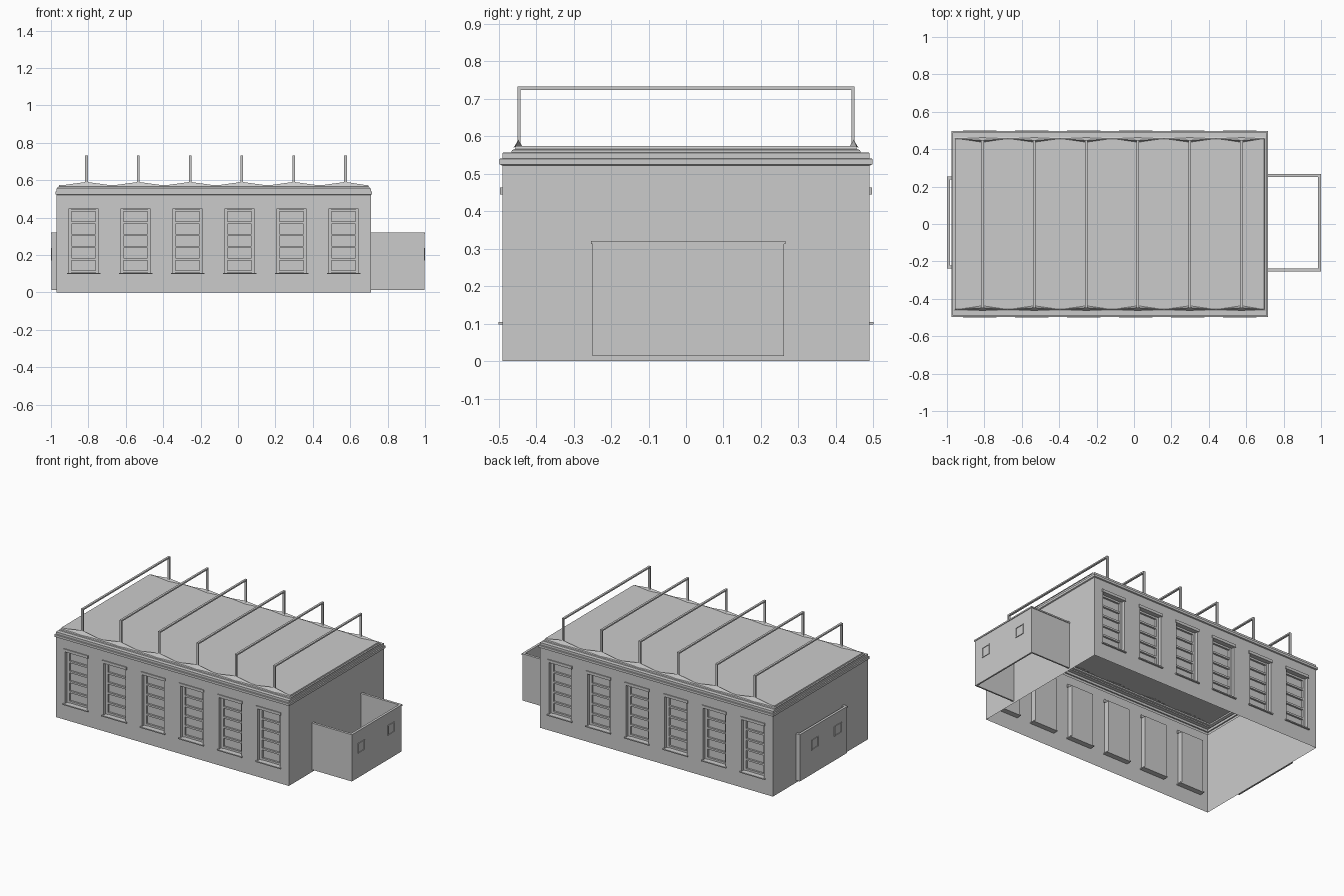
import bpy, bmesh

if "Cube" in bpy.data.objects:
    bpy.data.objects.remove(bpy.data.objects["Cube"])

X0, X1, Y = -0.97, 0.71, 0.49
WIN = [-0.825 + i * 0.278 for i in range(6)]
FRAMES = [-0.81 + i * 0.277 for i in range(6)]
HW, WZ0, WZ1, DEPTH = 0.08, 0.105, 0.445, 0.035


def finish(bm, name, mirror_y=False):
    bmesh.ops.remove_doubles(bm, verts=bm.verts, dist=1e-5)
    me = bpy.data.meshes.new(name)
    bm.to_mesh(me)
    bm.free()
    ob = bpy.data.objects.new(name, me)
    bpy.context.collection.objects.link(ob)
    if mirror_y:
        m = ob.modifiers.new("mirror", 'MIRROR')
        m.use_axis = (False, True, False)
    return ob


def poly(bm, *pts):
    return bm.faces.new([bm.verts.new(p) for p in pts])


def box(bm, x0, x1, y0, y1, z0, z1):
    vs = bmesh.ops.create_cube(bm, size=1)['verts']
    for v in vs:
        v.co.x = x1 if v.co.x > 0 else x0
        v.co.y = y1 if v.co.y > 0 else y0
        v.co.z = z1 if v.co.z > 0 else z0


# long walls: a thin sheet with six recessed windows, mirrored to the back
bm = bmesh.new()
TOP = 0.522
edges = [X0] + [e for c in WIN for e in (c - HW, c + HW)] + [X1]
zs = [0, WZ0, WZ1, TOP]
for i in range(len(edges) - 1):
    a, b = edges[i], edges[i + 1]
    for j in range(3):
        if i % 2 and j == 1:
            continue
        poly(bm, (a, -Y, zs[j]), (b, -Y, zs[j]), (b, -Y, zs[j + 1]), (a, -Y, zs[j + 1]))
for c in WIN:
    a, b, yi = c - HW, c + HW, -Y + DEPTH
    poly(bm, (a, yi, WZ0), (b, yi, WZ0), (b, yi, WZ1), (a, yi, WZ1))
    poly(bm, (a, -Y, WZ0), (a, yi, WZ0), (a, yi, WZ1), (a, -Y, WZ1))
    poly(bm, (b, yi, WZ0), (b, -Y, WZ0), (b, -Y, WZ1), (b, yi, WZ1))
    poly(bm, (a, -Y, WZ0), (b, -Y, WZ0), (b, yi, WZ0), (a, yi, WZ0))
    poly(bm, (a, yi, WZ1), (b, yi, WZ1), (b, -Y, WZ1), (a, -Y, WZ1))
finish(bm, "long_walls", True)

# end walls
bm = bmesh.new()
poly(bm, (X1, -Y, 0), (X1, Y, 0), (X1, Y, TOP), (X1, -Y, TOP))
poly(bm, (X0, Y, 0), (X0, -Y, 0), (X0, -Y, TOP), (X0, Y, TOP))
finish(bm, "end_walls")

# cornice, parapet step and roof deck, lofted from rectangular rings
bm = bmesh.new()
profile = [(0, 0, TOP), (-.007, -.007, .525), (-.007, -.007, .54), (0, 0, .541),
           (0, 0, .556), (.006, .024, .557), (.006, .026, .563),
           (.012, .034, .566), (.014, .036, .574)]
prev = None
for ix, iy, z in profile:
    ring = [bm.verts.new(p) for p in ((X0 + ix, -Y + iy, z), (X1 - ix, -Y + iy, z),
                                      (X1 - ix, Y - iy, z), (X0 + ix, Y - iy, z))]
    if prev:
        for k in range(4):
            n = (k + 1) % 4
            bm.faces.new((prev[k], prev[n], ring[n], ring[k]))
    prev = ring
bm.faces.new(prev)
finish(bm, "cornice_and_roof")

# window frames and glazing bars
bm = bmesh.new()
yb = -Y + DEPTH
for c in WIN:
    for s in (-1, 1):
        x = c + s * (HW - 0.008)
        box(bm, x - .008, x + .008, yb - .014, yb, WZ0, WZ1)
    for k in range(6):
        z = WZ0 + .007 + k * (WZ1 - WZ0 - .014) / 5
        box(bm, c - HW + .016, c + HW - .016, yb - .012, yb, z - .006, z + .006)
finish(bm, "window_bars", True)

# lintels and sills
bm = bmesh.new()
for c in WIN:
    box(bm, c - .088, c + .088, -Y - .006, -Y + .01, .445, .463)
    box(bm, c - .09, c + .09, -Y - .01, -Y + DEPTH, .098, .105)
finish(bm, "lintels_and_sills", True)

# low triangular crests along the roof edge under each post
bm = bmesh.new()
for x in FRAMES:
    l = (max(x - .138, X0 + .014), -.456, .572)
    r = (min(x + .138, X1 - .014), -.456, .572)
    top, back, front = (x, -.447, .591), (x, -.436, .572), (x, -.462, .566)
    poly(bm, l, front, top)
    poly(bm, front, r, top)
    poly(bm, r, back, top)
    poly(bm, back, l, top)
finish(bm, "roof_crests", True)

# square-section hoops spanning the roof
for n, x in enumerate(FRAMES):
    bm = bmesh.new()
    box(bm, x - .007, x + .007, -.449, .449, .724, .733)
    for s in (-1, 1):
        box(bm, x - .007, x + .007, s * .445 - .004, s * .445 + .004, .574, .724)
    finish(bm, f"roof_hoop_{n + 1}")


# open-topped three-sided annexes at both ends
def annex(name, xw, xo, y0, y1, windows):
    s = 1 if xo > xw else -1
    t = .01
    bm = bmesh.new()

    def slab(xa, xb, *rest):
        box(bm, min(xa, xb), max(xa, xb), *rest)
    xf = xo - s * .004
    slab(xf - s * t, xf, y0, y1, .014, .312)
    slab(xw, xf - s * t, y0, y0 + t, .014, .312)
    slab(xw, xf - s * t, y1 - t, y1, .014, .312)
    # top rim
    slab(xf - s * (t + .002), xo, y0 - .004, y1 + .004, .312, .321)
    slab(xw, xf - s * (t + .002), y0 - .004, y0 + t + .002, .312, .321)
    slab(xw, xf - s * (t + .002), y1 - t - .002, y1 + .004, .312, .321)
    finish(bm, name)
    # small window surrounds
    bm = bmesh.new()
    for a, b in windows:
        z0, z1, w = .172, .238, .005
        xs = xf + s * .004
        slab(xf, xs, a, a + w, z0, z1)
        slab(xf, xs, b - w, b, z0, z1)
        slab(xf, xs, a + w, b - w, z0, z0 + w)
        slab(xf, xs, a + w, b - w, z1 - w, z1)
    finish(bm, name + "_window_frames")


annex("right_annex", X1, 1.0, -.25, .262, [(-.185, -.118), (.12, .19)])
annex("left_annex", X0, -1.0, -.235, .25, [(-.18, -.105), (.06, .13)])
